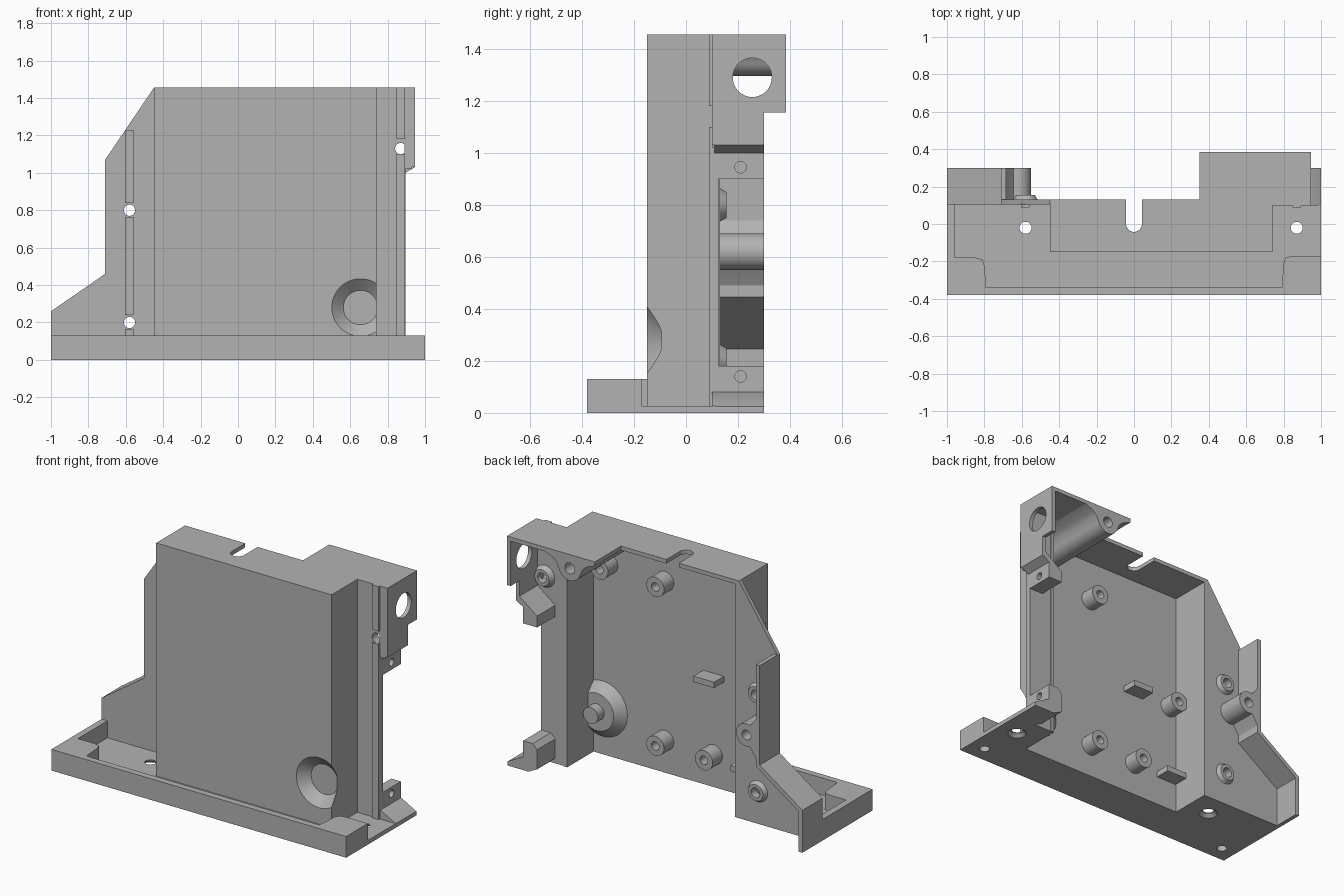
import bpy, bmesh, math
from mathutils import Matrix, Vector

if "Cube" in bpy.data.objects:
    bpy.data.objects.remove(bpy.data.objects["Cube"], do_unlink=True)

grey = bpy.data.materials.new("plain_grey")
grey.use_nodes = True
grey.diffuse_color = (0.45, 0.45, 0.45, 1)
grey.node_tree.nodes["Principled BSDF"].inputs["Base Color"].default_value = (0.45, 0.45, 0.45, 1)


def finish(name, bm):
    bmesh.ops.recalc_face_normals(bm, faces=bm.faces)
    mesh = bpy.data.meshes.new(name)
    bm.to_mesh(mesh)
    bm.free()
    mesh.materials.append(grey)
    obj = bpy.data.objects.new(name, mesh)
    bpy.context.collection.objects.link(obj)
    return obj


def prism(name, pts, axis, a, b):
    """Extrude a 2D outline along an axis from a to b."""
    place = {"x": lambda p, t: (t, p[0], p[1]),
             "y": lambda p, t: (p[0], t, p[1]),
             "z": lambda p, t: (p[0], p[1], t)}[axis]
    bm = bmesh.new()
    face = bm.faces.new([bm.verts.new(place(p, a)) for p in pts])
    out = bmesh.ops.extrude_face_region(bm, geom=[face])
    shift = Vector(place((0, 0), b - a))
    bmesh.ops.translate(bm, vec=shift, verts=[v for v in out["geom"] if isinstance(v, bmesh.types.BMVert)])
    return finish(name, bm)


def box(name, x0, x1, y0, y1, z0, z1):
    return prism(name, [(x0, y0), (x1, y0), (x1, y1), (x0, y1)], "z", z0, z1)


def rod(name, start, axis, length, r1, r2=None):
    """Cylinder or cone from a start point along an axis."""
    bm = bmesh.new()
    bmesh.ops.create_cone(bm, cap_ends=True, segments=40, radius1=r1,
                          radius2=r1 if r2 is None else r2, depth=length)
    d = {"x": Vector((1, 0, 0)), "y": Vector((0, 1, 0)), "z": Vector((0, 0, 1))}[axis]
    turn = d.to_track_quat("Z", "Y").to_matrix().to_4x4()
    mat = Matrix.Translation(Vector(start) + d * length / 2) @ turn
    bmesh.ops.transform(bm, matrix=mat, verts=bm.verts)
    return finish(name, bm)


def boolean(obj, tools, op="DIFFERENCE"):
    for tool in tools:
        tool.hide_render = True
        mod = obj.modifiers.new("bool", "BOOLEAN")
        mod.operation, mod.solver, mod.object = op, "EXACT", tool
        bpy.context.view_layer.objects.active = obj
        bpy.ops.object.modifier_apply(modifier=mod.name)
        bpy.data.objects.remove(tool, do_unlink=True)
    return obj


def post(name, x, y, z, length, r=0.06, hole=0.026):
    """Screw post pointing to the back."""
    p = rod(name, (x, y, z), "y", length, r)
    return boolean(p, [rod("cut", (x, y + 0.02, z), "y", length, hole)])


# Main box shell, open at the back and below
shell = box("front_shell", -0.45, 0.74, -0.15, 0.13, 0, 1.455)
boolean(shell, [box("cut", -0.425, 0.715, -0.125, 0.5, -0.5, 1.43)])

# Dished round recess in the lower corner, with its bulge and post behind
dish = rod("bulge", (0.655, -0.14, 0.28), "y", 0.07, 0.185, 0.115)
boolean(dish, [box("cut", 0.73, 1.2, -0.5, 0.5, -0.5, 1)])
boolean(shell, [dish], "UNION")
boolean(shell, [rod("cut", (0.655, -0.151, 0.28), "y", 0.056, 0.155, 0.092)])
rod("recess_post", (0.655, -0.08, 0.28), "y", 0.07, 0.05)

# Rounded slot and right bay opening in the top
boolean(shell, [box("cut", -0.042, 0.042, 0, 0.5, 1.4, 1.5),
                rod("cut", (0, 0, 1.4), "z", 0.1, 0.042)])

# Left flange with its mounting holes
left_holes = [(-0.58, 0.2), (-0.58, 0.8)]
flange = prism("left_flange", [(-1, 0), (-0.44, 0), (-0.44, 1.455), (-0.45, 1.455),
                               (-0.71, 1.07), (-0.71, 0.46), (-1, 0.26)], "y", 0.105, 0.13)
boolean(flange, [rod("cut", (x, 0, z), "y", 0.3, 0.03) for x, z in left_holes])

# Left rim running back from the flange edge
prism("left_rim", [(-1, 0), (-1, 0.26), (-0.71, 0.46), (-0.71, 1.07), (-0.685, 1.07),
                   (-0.685, 0.445), (-0.975, 0.245), (-0.975, 0)], "y", 0.11, 0.3)

# Boss joined to the left rim
arc = [(-0.62 + 0.07 * math.cos(t), 0.62 + 0.07 * math.sin(t))
       for t in [math.radians(-110 + 10 * i) for i in range(23)]]
boss = prism("rim_boss", [(-0.7, 0.46), (-0.68, 0.5)] + arc + [(-0.68, 0.73), (-0.7, 0.77)], "y", 0.12, 0.3)
boolean(boss, [rod("cut", (-0.62, 0.2, 0.62), "y", 0.2, 0.03)])

# Right flange
right = box("right_flange", 0.72, 0.895, 0.1, 0.125, 0, 1.455)
boolean(right, [rod("cut", (0.87, 0, 1.13), "y", 0.3, 0.03)])

# Thin ridges on both flanges, broken at the holes
for x, z0, z1 in [(-0.582, 0.025, 0.165), (-0.582, 0.24, 0.765), (-0.582, 0.84, 1.23),
                  (0.87, 0.025, 1.1), (0.87, 1.18, 1.455)]:
    box("flange_ridge", x - 0.023, x + 0.023, 0.088, 0.11, z0, z1)

# Hollow collars behind the flange holes
for x, z in left_holes + [(0.87, 1.13)]:
    collar = rod("hole_collar", (x, 0.12, z), "y", 0.035, 0.07, 0.05)
    boolean(collar, [rod("cut", (x, 0, z), "y", 0.4, 0.03)])

# Upper right bay: roof, end wall with round opening, and roof boss
box("bay_roof", 0.35, 0.945, 0.1, 0.385, 1.43, 1.455)
wall = prism("bay_end_wall", [(0.1, 1.03), (0.3, 1.03), (0.3, 1.155), (0.385, 1.155),
                              (0.385, 1.455), (0.1, 1.455)], "x", 0.92, 0.945)
boolean(wall, [rod("cut", (0.8, 0.255, 1.29), "x", 0.3, 0.075)])
box("bay_front_wall", 0.89, 0.93, 0.1, 0.125, 1.02, 1.455)
arc = [(0.52 + 0.075 * math.cos(t), 1.37 + 0.075 * math.sin(t))
       for t in [math.radians(200 + 10 * i) for i in range(15)]]
boss = prism("roof_boss", [(0.35, 1.44), (0.35, 1.43), (0.41, 1.405), (0.435, 1.38)] + arc
             + [(0.605, 1.38), (0.63, 1.405), (0.69, 1.43), (0.69, 1.44)], "y", -0.13, 0.385)
boolean(boss, [rod("cut", (0.52, 0.25, 1.37), "y", 0.3, 0.033)])

# Screw tabs on the right side
tabs = [prism("upper_tab", [(0.8, 0.9), (0.895, 0.9), (0.895, 1.0), (0.945, 1.03),
                            (0.92, 1.06), (0.84, 1.0), (0.8, 0.97)], "y", 0.11, 0.3),
        prism("lower_tab", [(0.8, 0.06), (0.895, 0.06), (0.895, 0.18), (0.83, 0.18),
                            (0.8, 0.15)], "y", 0.11, 0.3)]
for tab, z in zip(tabs, (0.945, 0.14)):
    boolean(tab, [rod("cut", (0.83, 0.21, z), "x", 0.2, 0.022)])
prism("tab_foot", [(0.8, 0.03), (0.86, 0), (1, 0), (1, 0.025), (0.9, 0.08), (0.8, 0.08)], "y", 0.1, 0.3)

# Base plate around the open box, with countersunk holes
base = prism("base_plate", [(-1, -0.38), (1, -0.38), (1, 0.12), (0.717, 0.12), (0.717, -0.127),
                            (-0.427, -0.127), (-0.427, 0.12), (-1, 0.12)], "z", 0, 0.026)
for x in (-0.58, 0.87):
    boolean(base, [rod("cut", (x, -0.02, -0.1), "z", 0.3, 0.032),
                   rod("cut", (x, -0.02, -0.001), "z", 0.02, 0.055, 0.032)])

# Raised lip with solid corner blocks
lip = prism("base_lip", [(-1, -0.38), (1, -0.38), (1, -0.17), (0.85, -0.17), (0.81, -0.18),
                         (0.8, -0.21), (0.79, -0.34), (-0.79, -0.34), (-0.8, -0.22), (-0.81, -0.19),
                         (-0.85, -0.18), (-0.96, -0.18), (-0.96, 0.11), (-1, 0.11)], "z", 0.02, 0.13)
for x in (-0.9, 0.9):
    for part in (base, lip):
        boolean(part, [rod("cut", (x, -0.28, -0.05), "z", 0.13, 0.03)])

# Posts and flat ledges inside the box
for x, z in [(0.23, 1.175), (0.61, 1.18), (0.23, 0.2), (-0.1, 0.2), (-0.37, 0.68)]:
    post("inner_post", x, -0.13, z, 0.1)
for x, z in [(-0.1, 0.68), (-0.35, 0.2)]:
    box("inner_ledge", x - 0.07, x + 0.07, -0.13, -0.03, z - 0.018, z + 0.018)

# Smooth the round surfaces, keep edges sharp
bpy.ops.object.select_all(action="DESELECT")
for obj in bpy.context.collection.objects:
    if obj.type == "MESH" and grey.name in obj.data.materials:
        obj.select_set(True)
        bpy.context.view_layer.objects.active = obj
bpy.ops.object.shade_smooth_by_angle(angle=math.radians(30))
